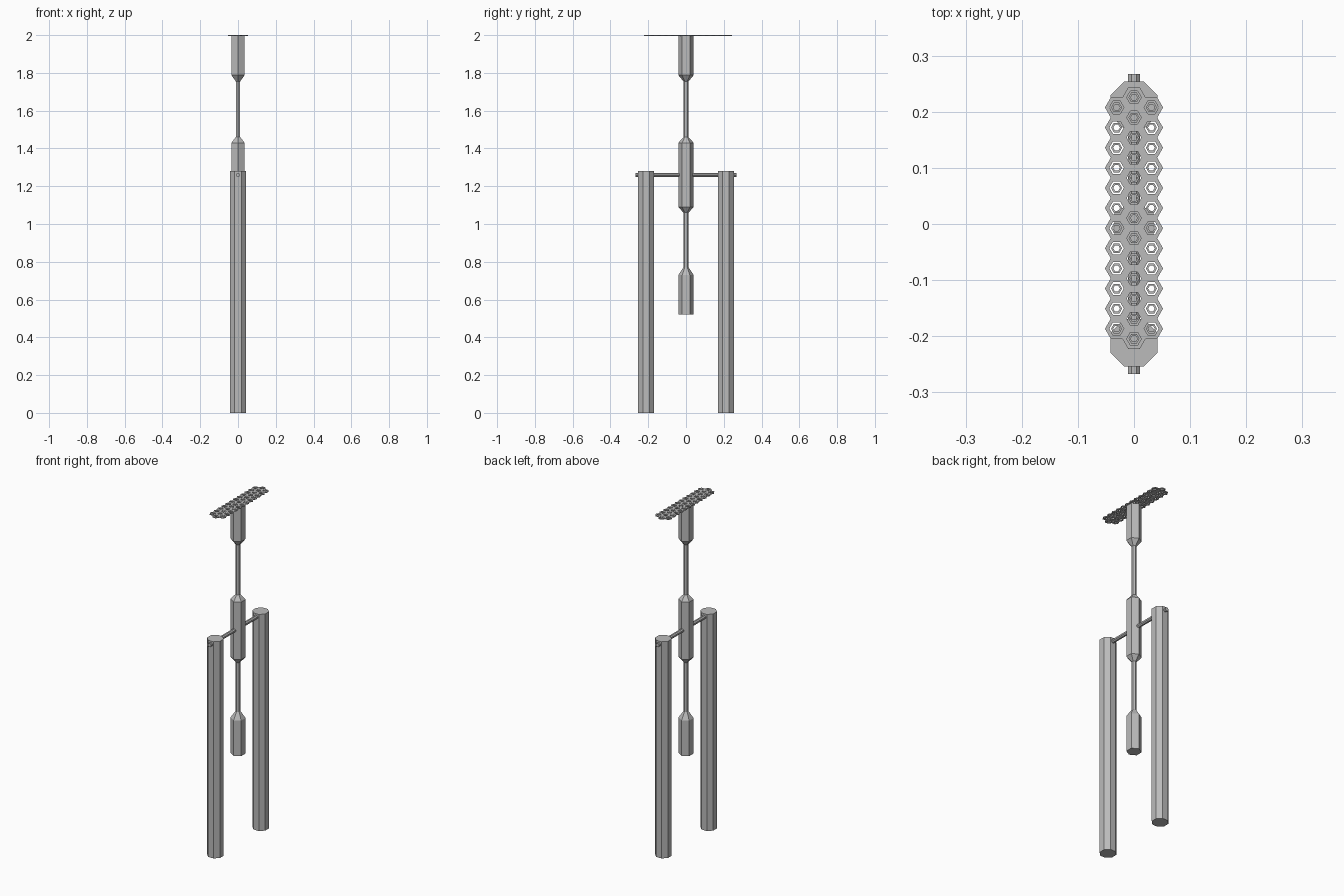
import bpy, bmesh, math

if "Cube" in bpy.data.objects:
    bpy.data.objects.remove(bpy.data.objects["Cube"])

grey = bpy.data.materials.new("plain grey")
grey.diffuse_color = (0.5, 0.5, 0.5, 1)
grey.use_nodes = True
grey.node_tree.nodes["Principled BSDF"].inputs["Base Color"].default_value = grey.diffuse_color


def finish(name, bm):
    bmesh.ops.recalc_face_normals(bm, faces=bm.faces)
    me = bpy.data.meshes.new(name)
    bm.to_mesh(me)
    bm.free()
    me.materials.append(grey)
    ob = bpy.data.objects.new(name, me)
    bpy.context.collection.objects.link(ob)
    return ob


def ring(bm, n, r, z, turn=0.0, cx=0.0, cy=0.0):
    return [bm.verts.new((cx + r * math.cos(turn + 2 * math.pi * i / n),
                          cy + r * math.sin(turn + 2 * math.pi * i / n), z)) for i in range(n)]


def bridge(bm, a, b):
    n = len(a)
    for i in range(n):
        bm.faces.new((a[i], a[(i + 1) % n], b[(i + 1) % n], b[i]))


def lathe(name, n, profile, turn, cx=0.0, cy=0.0):
    """Closed n-sided solid through (radius, height) points."""
    bm = bmesh.new()
    rings = [ring(bm, n, r, z, turn, cx, cy) for r, z in profile]
    for a, b in zip(rings, rings[1:]):
        bridge(bm, a, b)
    bm.faces.new(rings[0])
    bm.faces.new(rings[-1])
    return finish(name, bm)


def hex_tube(bm, cx, cy, r_out, r_in, z0, z1):
    """Hexagonal washer."""
    loops = [ring(bm, 6, r, z, 0, cx, cy)
             for r, z in ((r_out, z0), (r_out, z1), (r_in, z1), (r_in, z0))]
    for i in range(4):
        bridge(bm, loops[i], loops[(i + 1) % 4])


# Two octagonal posts
for side, label in ((-1, "left"), (1, "right")):
    lathe(label + "_post", 8, [(0.0455, 0), (0.0455, 1.28)], math.pi / 8, 0, side * 0.2115)

# Swinging hexagonal arm with two slim necks
T, S = 0.0405, 0.0135
lathe("swing_arm", 6, [(T, 0.52), (T, 0.73), (S, 0.77), (S, 1.06), (T, 1.09), (T, 1.43),
                       (S, 1.46), (S, 1.755), (T, 1.788), (T, 1.996)], math.pi / 6)

# Axle through both posts and the arm
axle = lathe("axle", 8, [(0.0115, -0.267), (0.0115, 0.267)], math.pi / 8)
axle.rotation_euler = (math.pi / 2, 0, 0)
axle.location = (0, 0, 1.26)

# Honeycomb plate: three columns of pierced hexagons, each with an inner ring
bm = bmesh.new()
R = 0.0207
pitch = R * math.sqrt(3)
for col in (-1, 0, 1):
    count = 13 if col == 0 else 12
    for k in range(count):
        x = col * 1.5 * R
        y = 0.0105 + (k - (count - 1) / 2) * pitch
        hex_tube(bm, x, y, R, 0.013, 1.995, 2.0)
        hex_tube(bm, x, y, 0.0098, 0.006, 1.995, 2.0)
finish("honeycomb_plate", bm)
